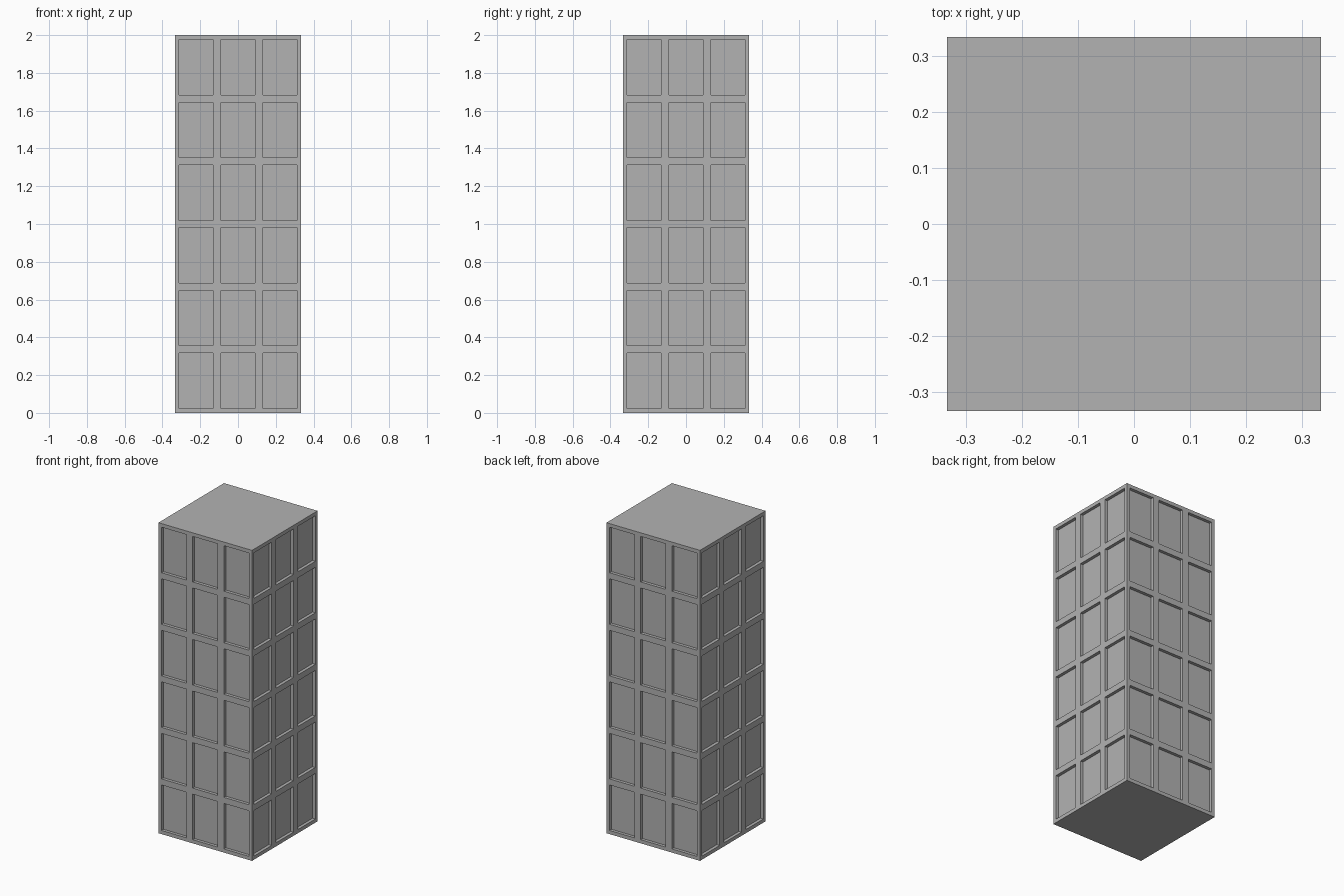
import bpy, bmesh, math
from mathutils import Matrix, Vector

if "Cube" in bpy.data.objects:
    bpy.data.objects.remove(bpy.data.objects["Cube"])

W, H = 0.667, 2.0           # tower width and height
COLS, ROWS = 3, 6           # windows per side
DEPTH = 0.02                # window recess
WIN_W, WIN_H = 0.178, 0.293
PITCH_X, PITCH_Z, Z0 = W / 3, 0.332, 0.0235

grey = bpy.data.materials.new("concrete grey")
grey.diffuse_color = (0.448, 0.448, 0.448, 1)
grey.use_nodes = True
grey.node_tree.nodes["Principled BSDF"].inputs["Base Color"].default_value = grey.diffuse_color

# grid lines of one facade: wall edge, then both edges of each window
xs = [-W / 2]
for c in range(COLS):
    mid = (c - 1) * PITCH_X
    xs += [mid - WIN_W / 2, mid + WIN_W / 2]
xs.append(W / 2)
zs = [0.0]
for r in range(ROWS):
    zs += [Z0 + r * PITCH_Z, Z0 + r * PITCH_Z + WIN_H]
zs.append(H)

bm = bmesh.new()


def quad(rot, pts):
    bm.faces.new([bm.verts.new(rot @ Vector(p)) for p in pts])


# four facades with recessed windows
for side in range(4):
    rot = Matrix.Rotation(side * math.pi / 2, 3, 'Z')
    y0, y1 = -W / 2, -W / 2 + DEPTH
    for i in range(len(xs) - 1):
        for j in range(len(zs) - 1):
            a, b, c, d = xs[i], xs[i + 1], zs[j], zs[j + 1]
            ring = [(a, c), (b, c), (b, d), (a, d)]
            window = i % 2 == 1 and j % 2 == 1
            y = y1 if window else y0
            quad(rot, [(x, y, z) for x, z in ring])
            if window:  # reveals around the pane
                for k in range(4):
                    p, q = ring[k], ring[(k + 1) % 4]
                    quad(rot, [(p[0], y0, p[1]), (q[0], y0, q[1]),
                               (q[0], y1, q[1]), (p[0], y1, p[1])])

# roof and base
h = W / 2
eye = Matrix.Identity(3)
quad(eye, [(-h, -h, H), (h, -h, H), (h, h, H), (-h, h, H)])
quad(eye, [(-h, h, 0), (h, h, 0), (h, -h, 0), (-h, -h, 0)])

bmesh.ops.remove_doubles(bm, verts=bm.verts, dist=0.0005)
mesh = bpy.data.meshes.new("tower_block")
bm.to_mesh(mesh)
bm.free()
mesh.materials.append(grey)
bpy.context.collection.objects.link(bpy.data.objects.new("tower_block", mesh))
